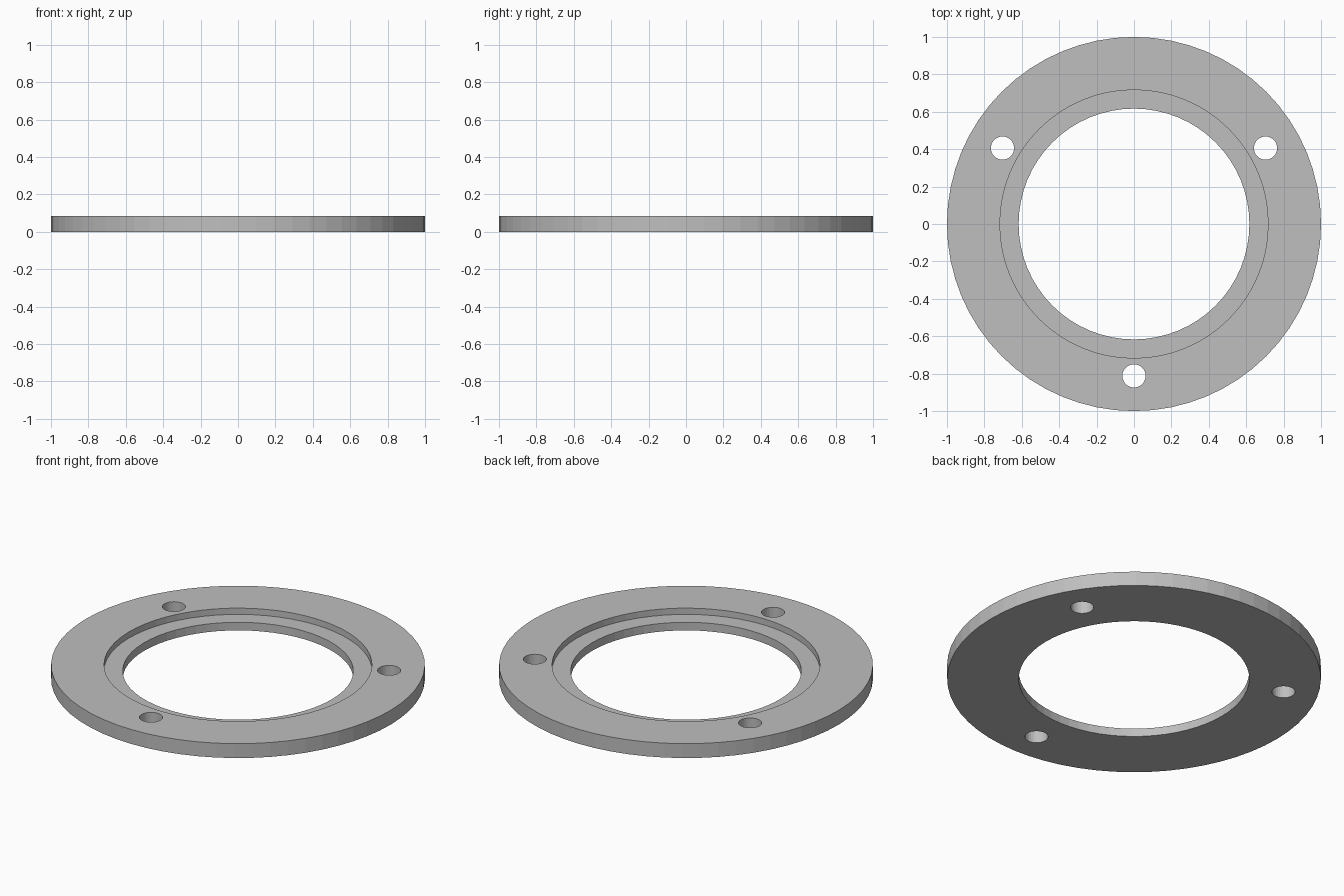
import bpy, bmesh
from math import cos, sin, pi, radians

if "Cube" in bpy.data.objects:
    bpy.data.objects.remove(bpy.data.objects["Cube"], do_unlink=True)

SEGMENTS = 64
HEIGHT = 0.085
LEDGE = 0.048

# Plain grey metal
metal = bpy.data.materials.new("grey metal")
metal.use_nodes = True
grey = (0.52, 0.52, 0.52, 1)
metal.diffuse_color = grey
metal.node_tree.nodes["Principled BSDF"].inputs["Base Color"].default_value = grey


def add_object(name, bm):
    bmesh.ops.recalc_face_normals(bm, faces=bm.faces)
    mesh = bpy.data.meshes.new(name)
    bm.to_mesh(mesh)
    bm.free()
    mesh.materials.append(metal)
    obj = bpy.data.objects.new(name, mesh)
    bpy.context.collection.objects.link(obj)
    return obj


def lathe(name, profile):
    """Sweep a closed (radius, height) profile around z."""
    bm = bmesh.new()
    rings = []
    for i in range(SEGMENTS):
        a = 2 * pi * i / SEGMENTS
        rings.append([bm.verts.new((r * cos(a), r * sin(a), z)) for r, z in profile])
    n = len(profile)
    for i in range(SEGMENTS):
        here, after = rings[i], rings[(i + 1) % SEGMENTS]
        for j in range(n):
            k = (j + 1) % n
            bm.faces.new((here[j], after[j], after[k], here[k]))
    return add_object(name, bm)


# Flange ring with a stepped recess around the bore
flange = lathe("flange_ring", [(1, 0), (1, HEIGHT), (0.717, HEIGHT),
                               (0.717, LEDGE), (0.617, LEDGE), (0.617, 0)])

# Three bolt holes, evenly spaced
bm = bmesh.new()
for angle in (30, 150, 270):
    a = radians(angle)
    new = bmesh.ops.create_cone(bm, cap_ends=True, segments=32, radius1=0.062,
                                radius2=0.062, depth=0.4)
    bmesh.ops.translate(bm, verts=new["verts"], vec=(0.812 * cos(a), 0.812 * sin(a), 0))
cutter = add_object("bolt_hole_cutter", bm)
cutter.hide_render = True

holes = flange.modifiers.new("bolt_holes", "BOOLEAN")
holes.operation = "DIFFERENCE"
holes.solver = "EXACT"
holes.object = cutter

# Bake the holes in and drop the cutter
bpy.context.view_layer.objects.active = flange
flange.select_set(True)
bpy.ops.object.modifier_apply(modifier=holes.name)
bpy.data.objects.remove(cutter, do_unlink=True)
